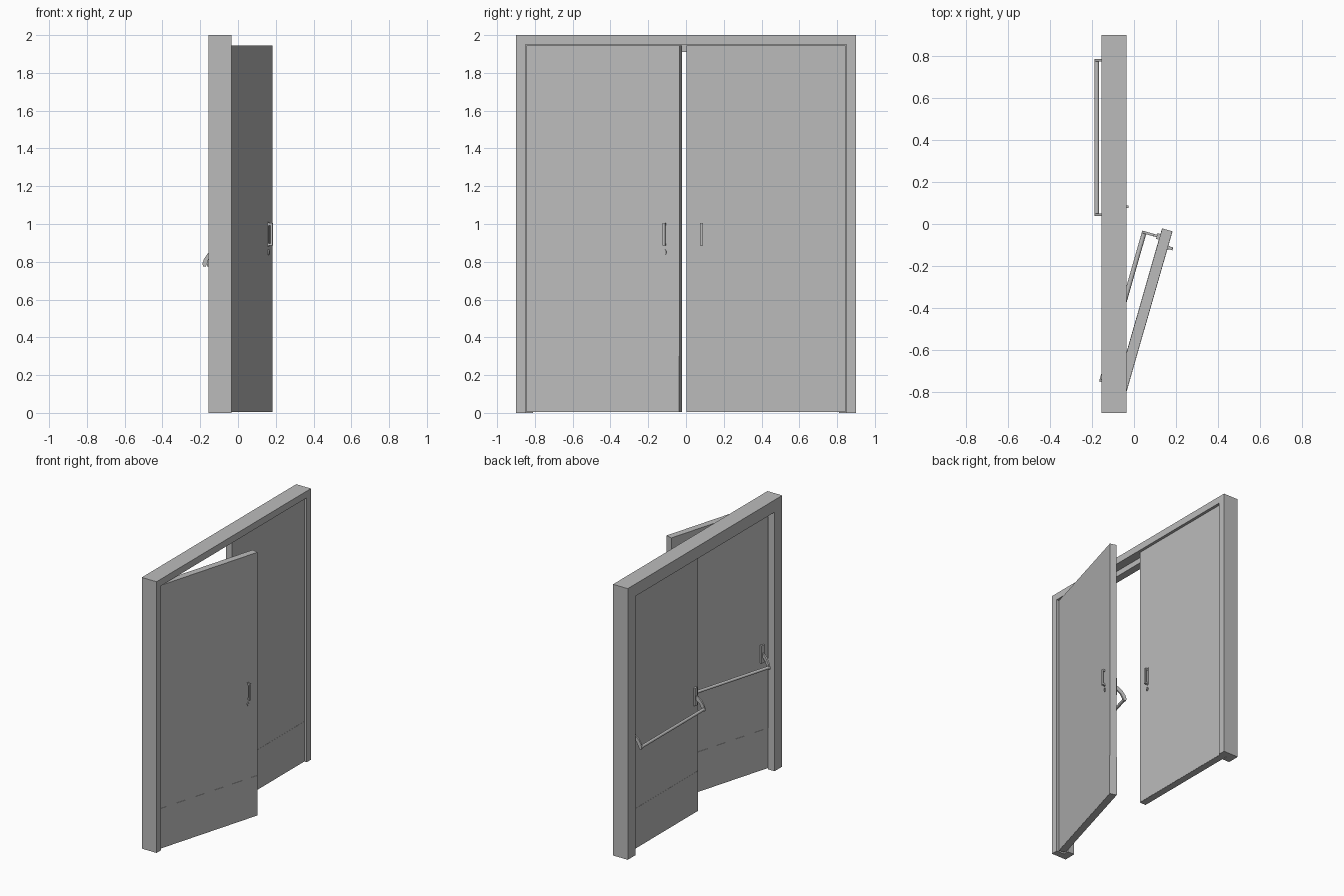
import bpy, bmesh, math
from mathutils import Matrix, Vector

if "Cube" in bpy.data.objects:
    bpy.data.objects.remove(bpy.data.objects["Cube"])

steel = bpy.data.materials.new("plain grey")
steel.use_nodes = True
GREY = (0.5, 0.5, 0.5, 1)
steel.diffuse_color = GREY
steel.node_tree.nodes["Principled BSDF"].inputs["Base Color"].default_value = GREY


def finish(bm, name, matrix=Matrix(), smooth=False):
    bm.transform(matrix)
    bmesh.ops.recalc_face_normals(bm, faces=bm.faces)
    mesh = bpy.data.meshes.new(name)
    bm.to_mesh(mesh)
    bm.free()
    mesh.materials.append(steel)
    ob = bpy.data.objects.new(name, mesh)
    bpy.context.collection.objects.link(ob)
    if smooth:
        bpy.ops.object.select_all(action='DESELECT')
        ob.select_set(True)
        bpy.context.view_layer.objects.active = ob
        bpy.ops.object.shade_smooth_by_angle(angle=math.radians(40))
    return ob


def loft(rings, name, matrix=Matrix(), smooth=False):
    """Skin closed rings of points and cap both ends."""
    bm = bmesh.new()
    rows = [[bm.verts.new(p) for p in ring] for ring in rings]
    n = len(rows[0])
    for a, b in zip(rows, rows[1:]):
        for i in range(n):
            j = (i + 1) % n
            bm.faces.new((a[i], a[j], b[j], b[i]))
    bm.faces.new(rows[0])
    bm.faces.new(rows[-1])
    return finish(bm, name, matrix, smooth)


def box(name, lo, hi, matrix):
    bm = bmesh.new()
    bmesh.ops.create_cube(bm, size=1)
    lo, hi = Vector(lo), Vector(hi)
    bm.transform(Matrix.Translation((lo + hi) / 2) @ Matrix.Diagonal((*(hi - lo), 1)))
    return finish(bm, name, matrix)


def plate(name, profile, y, width, matrix):
    """Extrude an (x, z) profile sideways along the leaf."""
    return loft([[(x, s, z) for x, z in profile] for s in (y - width / 2, y + width / 2)],
                name, matrix)


def rod(name, axis, start, end, radius, matrix, squash=1):
    u, v = (Vector((0, 1, 0)), Vector((0, 0, 1))) if axis == "x" else (
        Vector((1, 0, 0)), Vector((0, 0, 1)))
    angles = [math.tau * i / 16 for i in range(16)]
    rings = [[Vector(c) + radius * (u * math.cos(t) * squash + v * math.sin(t))
              for t in angles] for c in (start, end)]
    return loft(rings, name, matrix, True)


# Rebated frame: (depth, inset) profile swept round the opening with mitred corners
frame = [(-.155, 0), (-.155, .09), (-.1, .09), (-.1, .05), (-.035, .05), (-.035, 0)]
loft([[(x, side * (.9 - d), 2 - d if top else 0) for x, d in frame]
      for side, top in ((-1, False), (-1, True), (1, True), (1, False))], "door_frame")

LENGTH, THICK = .843, .05


def leaf(side, matrix):
    # Slab and kick plates; the origin is the outer hinge corner
    box(side + "_door_leaf", (-THICK, 0, .004), (0, LENGTH, 1.945), matrix)
    for face, x in (("outer", 0), ("inner", -THICK)):
        box(f"{side}_{face}_kick_plate", (x - .001, .001, .005),
            (x + .001, LENGTH - .001, .3), matrix)

    # Outer pull handle on a thin backing plate, with lock cylinder
    y = LENGTH - .08
    box(side + "_handle_backplate", (0, y - .011, .88), (.003, y + .011, 1.01), matrix)
    bow = [(0, .885), (.023, .885), (.025, .89), (.025, 1.0), (.023, 1.005), (0, 1.005),
           (0, .993), (.015, .993), (.015, .897), (0, .897)]
    plate(side + "_pull_handle", bow, y, .014, matrix)
    rod(side + "_lock_cylinder", "x", (0, y, .85), (.006, y, .85), .015, matrix, .55)
    box(side + "_keyhole", (.005, y - .0015, .842), (.008, y + .0015, .858), matrix)

    # Inner push bar carried by two drooping arms
    arm = [(0, .875), (-.03, .872), (-.06, .845), (-.08, .815), (-.088, .79), (-.085, .776),
           (-.072, .773), (-.062, .79), (-.045, .822), (-.02, .842), (0, .845)]
    arm = [(x - THICK, z) for x, z in arm]
    for end, y in (("hinge", .067), ("latch", LENGTH - .042)):
        box(f"{side}_{end}_arm_housing", (-THICK - .015, y - .014, .8),
            (-THICK, y + .014, .93), matrix)
        plate(f"{side}_{end}_bar_arm", arm, y, .012, matrix)
    x = -THICK - .077
    rod(side + "_push_bar", "y", (x, .067, .79), (x, LENGTH - .042, .79), .011, matrix)


# Open leaf on one side, closed mirrored leaf on the other
hinge = Matrix.Translation((-.05, -.845, 0))
leaf("open", hinge @ Matrix.Rotation(math.radians(-16), 4, 'Z'))
leaf("closed", Matrix.Diagonal((1, -1, 1, 1)) @ hinge)
